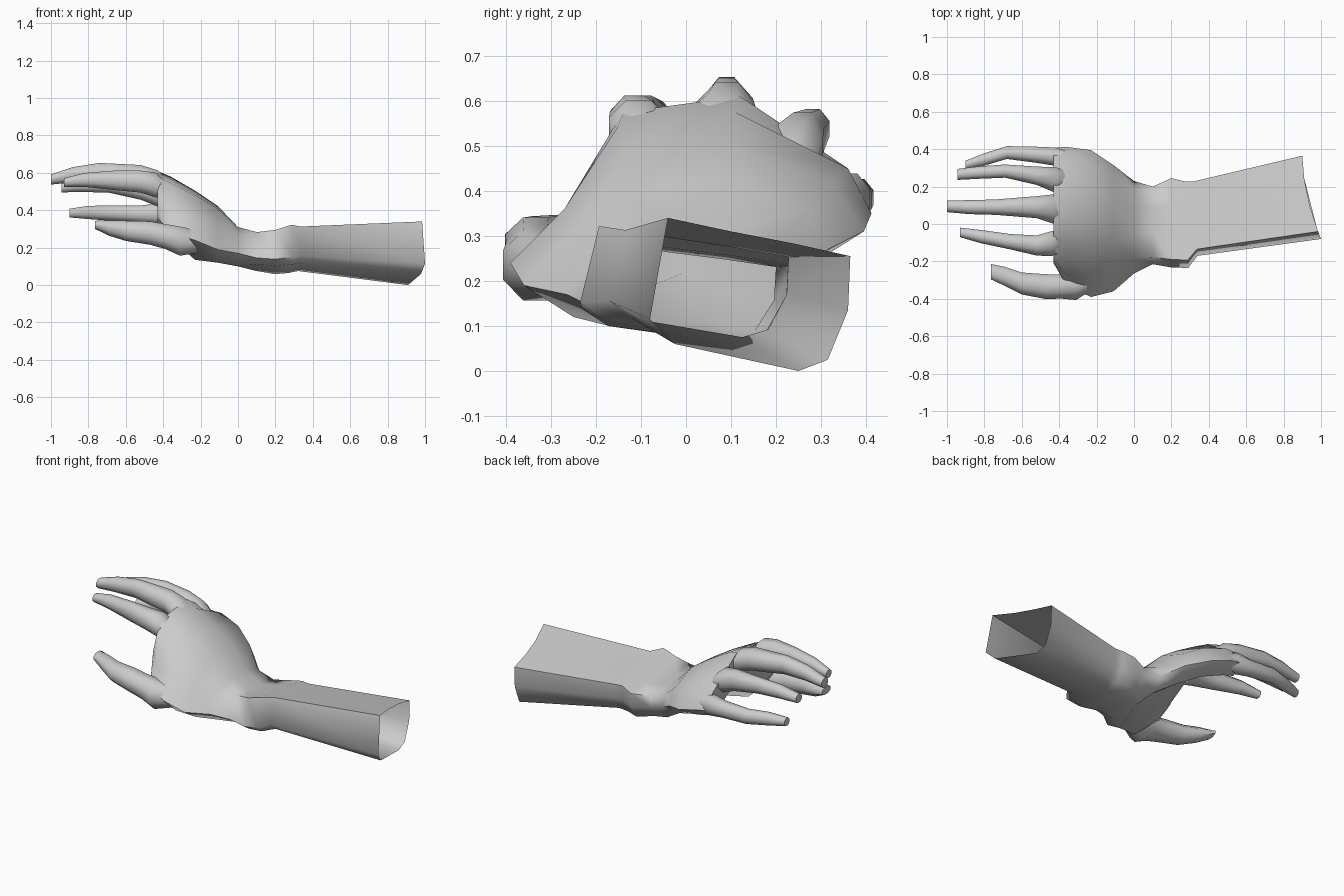
import bpy, bmesh
from math import sin, cos, pi


def loft(name, rings, cap_start=False, angle=1.0):
    """Skin a list of equal-length closed rings."""
    bm = bmesh.new()
    vr = [[bm.verts.new(p) for p in r] for r in rings]
    n = len(vr[0])
    for a, b in zip(vr, vr[1:]):
        for i in range(n):
            j = (i + 1) % n
            bm.faces.new((a[i], a[j], b[j], b[i]))
    bm.faces.new(vr[-1])
    if cap_start:
        bm.faces.new(vr[0])
    bmesh.ops.recalc_face_normals(bm, faces=bm.faces)
    me = bpy.data.meshes.new(name)
    bm.to_mesh(me)
    bm.free()
    ob = bpy.data.objects.new(name, me)
    bpy.context.collection.objects.link(ob)
    bpy.ops.object.select_all(action='DESELECT')
    ob.select_set(True)
    bpy.context.view_layer.objects.active = ob
    bpy.ops.object.shade_smooth_by_angle(angle=angle)
    return ob


def finger(name, stations, sides=8):
    """Tapered tube; stations are (x, y, z, half width, half height)."""
    rings = []
    for x, y, z, w, h in stations:
        ring = []
        for i in range(sides):
            a = 2 * pi * (i + 0.5) / sides
            ring.append((x, y + 1.06 * w * cos(a), z + 1.06 * h * sin(a)))
        rings.append(ring)
    return loft(name, rings, True)


# Forearm: one rolled section, fitted into (x, ymin, ymax, zmin, zmax) boxes
section = [(-.04, .34), (.1, .31), (.24, .283), (.365, .255), (.36, .135),
           (.315, .025), (.25, 0), (-.025, .06), (-.08, .115)]
rings = []
for x, y0, y1, z0, z1, slant in [
        (1.0, -.08, .365, 0, .34, .1), (.34, -.17, .228, .075, .313, .02),
        (.29, -.235, .228, .065, .322, .02), (.2, -.232, .245, .058, .295, 0),
        (.1, -.215, .2, .075, .283, 0)]:
    rings.append([(x - slant * (1 - ((.365 - y) / .445) ** 1.8),
                   y0 + (y + .08) / .445 * (y1 - y0),
                   z0 + z / .34 * (z1 - z0)) for y, z in section])

# Palm: back of hand from thumb side to little finger, then along the palm
palm = {
    .0: [(-.18, .27), (-.06, .31), (.08, .31), (.19, .27), (.23, .2),
         (.18, .12), (.02, .11), (-.17, .1), (-.265, .17)],
    -.11: [(-.24, .32), (-.1, .41), (.1, .425), (.27, .36), (.315, .27),
           (.22, .19), (0, .22), (-.25, .12), (-.36, .19)],
    -.23: [(-.27, .36), (-.13, .48), (.1, .505), (.33, .42), (.395, .31),
           (.3, .25), (.02, .31), (-.27, .135), (-.39, .24)],
    -.36: [(-.27, .36), (-.15, .545), (.1, .58), (.36, .45), (.412, .35),
           (.34, .29), (.05, .41), (-.22, .25), (-.33, .28)],
    -.43: [(-.2, .42), (-.14, .575), (.12, .61), (.36, .45), (.408, .36),
           (.34, .31), (.08, .47), (-.14, .43), (-.21, .36)]}
for x, pts in palm.items():
    rings.append([(x, y, z) for y, z in pts])
loft("forearm_and_palm", rings, angle=1.2)

# Fingers, rooted inside the palm
finger("index_finger", [
    (-.33, -.08, .47, .05, .03), (-.44, -.105, .535, .068, .068),
    (-.52, -.115, .553, .055, .06),
    (-.66, -.095, .56, .042, .053), (-.82, -.067, .562, .036, .038),
    (-.93, -.045, .548, .026, .024)])
finger("middle_finger", [
    (-.33, .08, .5, .05, .03), (-.43, .08, .55, .08, .065),
    (-.52, .09, .58, .06, .063),
    (-.74, .09, .602, .042, .052), (-.88, .09, .59, .038, .042),
    (-1.0, .095, .565, .032, .028)])
finger("ring_finger", [
    (-.3, .22, .41, .05, .03), (-.42, .235, .483, .07, .068),
    (-.52, .258, .515, .05, .06),
    (-.69, .283, .538, .036, .045), (-.83, .275, .535, .034, .038),
    (-.945, .265, .52, .03, .025)])
finger("little_finger", [
    (-.25, .33, .35, .03, .03), (-.42, .36, .38, .05, .06),
    (-.52, .37, .38, .044, .046),
    (-.68, .382, .385, .035, .042), (-.8, .345, .388, .034, .036),
    (-.9, .315, .385, .024, .024)])

# Thumb, rooted in the heel of the hand
finger("thumb", [
    (-.17, -.27, .23, .05, .05), (-.31, -.33, .235, .078, .08),
    (-.39, -.335, .26, .065, .068), (-.47, -.335, .278, .068, .064),
    (-.6, -.318, .29, .06, .055), (-.69, -.28, .305, .052, .042),
    (-.765, -.255, .322, .042, .022)])
